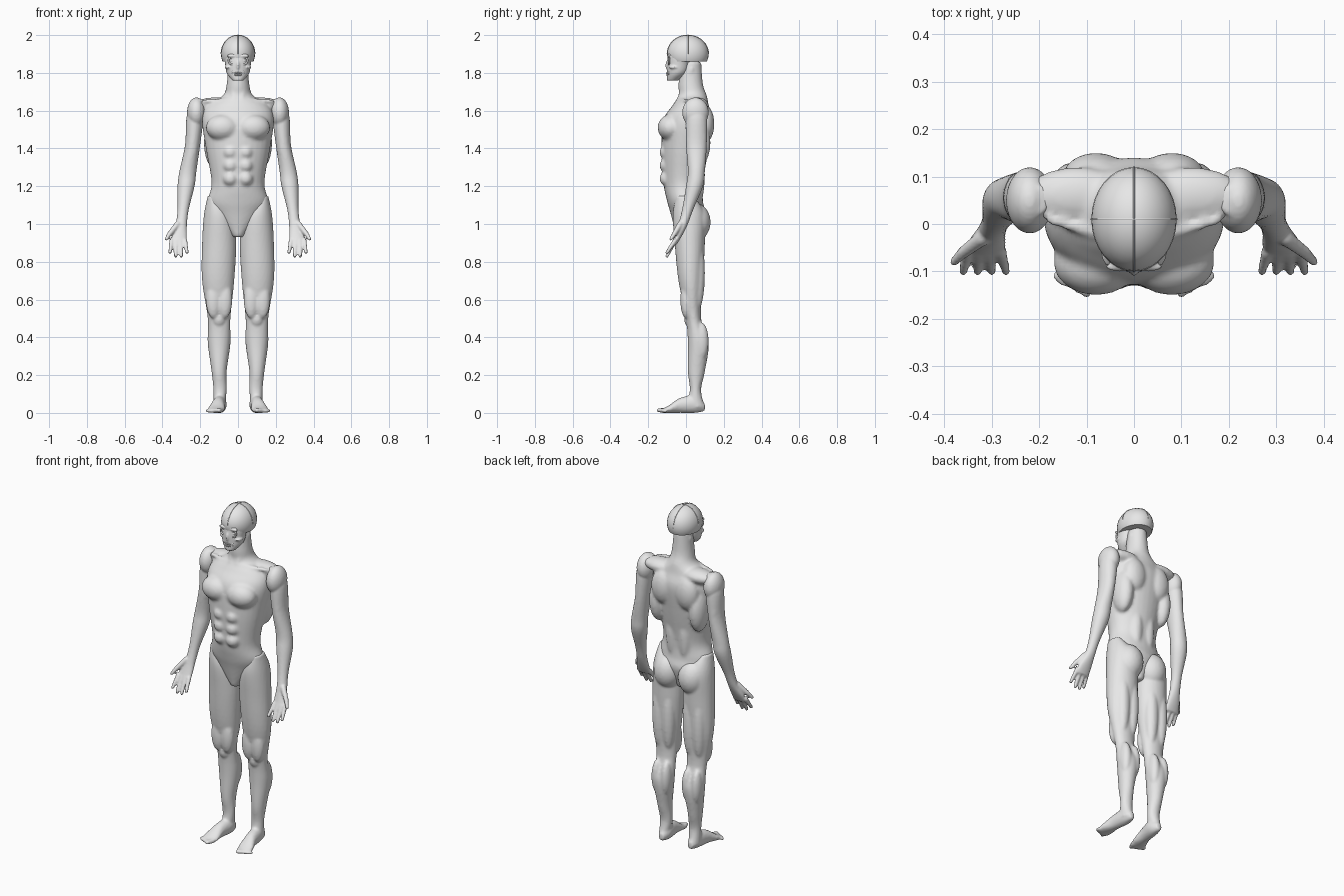
import bpy, bmesh, math
from mathutils import Matrix, Vector

default_cube = bpy.data.objects.get("Cube")
if default_cube:
    bpy.data.objects.remove(default_cube)

grey = bpy.data.materials.new("light_grey")
grey.use_nodes = True
grey.diffuse_color = (.8, .8, .8, 1)
shader = grey.node_tree.nodes["Principled BSDF"]
shader.inputs["Base Color"].default_value = grey.diffuse_color

skull_centre = Vector((0, .01, 1.9))
skull_radii = Vector((.09, .11, .1))


def spline_rows(rows, steps):
    """Smooth in-between cross-sections through the given ones."""
    rows = [Vector(row) for row in rows]
    padded = [rows[0], *rows, rows[-1]]
    result = []
    for before, start, end, after in zip(padded, padded[1:], padded[2:], padded[3:]):
        leave, arrive = (end - before) / 2, (after - start) / 2
        for step in range(steps):
            t = step / steps
            ease = t * t * (3 - 2 * t)
            result.append(start.lerp(end, ease) + leave * t * (1 - t) ** 2
                          - arrive * t * t * (1 - t))
    return result + [rows[-1]]


def loft(bm, rows, along_y=False, sides=32):
    """Closed oval skin; each row is station, left, right, front, back
    (or station, left, right, bottom, top when it runs along y)."""
    rings = []
    for station, left, right, near, far in spline_rows(rows, steps=6):
        ring = []
        for k in range(sides):
            angle = math.tau * k / sides
            across = (left + right + (right - left) * math.cos(angle)) / 2
            deep = (near + far + (far - near) * math.sin(angle)) / 2
            place = (across, station, deep) if along_y else (across, deep, station)
            ring.append(bm.verts.new(place))
        rings.append(ring)
    for low, high in zip(rings, rings[1:]):
        for k in range(sides):
            bm.faces.new((low[k - 1], low[k], high[k], high[k - 1]))
    bm.faces.new(rings[0])
    bm.faces.new(rings[-1])


def ball(bm, centre, radii):
    """Ellipsoid muscle or bone."""
    place = Matrix.Translation(centre) @ Matrix.Diagonal((*radii, 1))
    bmesh.ops.create_uvsphere(bm, u_segments=32, v_segments=16, radius=1, matrix=place)


def pair(bm, centre, radii):
    """The same ellipsoid on both sides of the body."""
    x, y, z = centre
    for side in (x, -x):
        ball(bm, (side, y, z), radii)


def strand(bm, start, end, thick, thin):
    """Round-ended tapered rod, for fingers and cords."""
    start, end = Vector(start), Vector(end)
    line = end - start
    place = Matrix.Translation((start + end) / 2) @ line.to_track_quat("Z", "Y").to_matrix().to_4x4()
    bmesh.ops.create_cone(bm, cap_ends=True, segments=16, radius1=thick, radius2=thin,
                          depth=line.length, matrix=place)
    ball(bm, start, [thick] * 3)
    ball(bm, end, [thin] * 3)


def link(name, data):
    data.materials.append(grey)
    obj = bpy.data.objects.new(name, data)
    bpy.context.scene.collection.objects.link(obj)
    return obj


def finish(name, bm, side=1):
    """Turn the collected shapes into a smooth object on the given side."""
    bmesh.ops.scale(bm, vec=(side, 1, 1), verts=bm.verts)
    bmesh.ops.recalc_face_normals(bm, faces=bm.faces)
    mesh = bpy.data.meshes.new(name)
    bm.to_mesh(mesh)
    bm.free()
    mesh.shade_smooth()
    mesh.set_sharp_from_angle(angle=math.radians(50))
    return link(name, mesh)


def fuse(obj, voxel, relax):
    """Melt overlapping muscles into one continuous skin."""
    melt = obj.modifiers.new("melt", "REMESH")
    melt.mode = "VOXEL"
    melt.voxel_size = voxel
    melt.use_smooth_shade = True
    soften = obj.modifiers.new("soften", "SMOOTH")
    soften.factor = .5
    soften.iterations = relax


def build_torso():
    bm = bmesh.new()
    # Trunk and neck: height, half width, front, back
    trunk = ((.93, .03, -.05, .06), (1.05, .13, -.08, .1), (1.12, .16, -.1, .09),
             (1.22, .14, -.12, .09), (1.4, .17, -.13, .12), (1.55, .19, -.12, .14),
             (1.63, .16, -.07, .12), (1.68, .08, -.04, .11), (1.74, .06, -.04, .09),
             (1.86, .05, -.03, .08))
    loft(bm, [(z, -half, half, front, back) for z, half, front, back in trunk])
    # Chest and shoulder slope
    pair(bm, centre=(.08, -.08, 1.51), radii=(.09, .07, .07))
    pair(bm, centre=(.12, .06, 1.63), radii=(.11, .06, .04))
    # Abdominal blocks
    for z in (1.24, 1.31, 1.38):
        pair(bm, centre=(.04, -.1, z), radii=(.04, .04, .04))
    # Shoulder blades, side back muscles and spinal columns
    pair(bm, centre=(.08, .1, 1.53), radii=(.07, .05, .1))
    pair(bm, centre=(.13, .06, 1.43), radii=(.05, .07, .13))
    pair(bm, centre=(.04, .06, 1.26), radii=(.04, .04, .17))
    # Collar bones and neck cords
    for side in (-1, 1):
        notch = (side * .02, -.04, 1.66)
        strand(bm, notch, (side * .18, .01, 1.65), thick=.01, thin=.01)
        strand(bm, notch, (side * .05, .03, 1.82), thick=.01, thin=.01)
    fuse(finish("torso", bm), voxel=.009, relax=4)


def build_leg(label, side):
    bm = bmesh.new()
    # Hip to heel: height, inner, outer, front, back
    loft(bm, [(1.15, .11, .16, -.05, .04), (1.05, .03, .18, -.07, .1), (.9, .01, .19, -.06, .1),
              (.7, .02, .19, -.04, .09), (.5, .04, .16, 0, .08), (.37, .04, .16, .01, .12),
              (.22, .06, .14, .01, .1), (.12, .06, .13, .02, .08), (.03, .07, .13, 0, .1)])
    # Buttock and kneecap
    ball(bm, centre=(.08, .05, 1.01), radii=(.08, .08, .1))
    ball(bm, centre=(.1, .01, .5), radii=(.03, .02, .04))
    # Paired hamstrings, thigh heads and calves
    for x in (.07, .13):
        ball(bm, centre=(x, .06, .74), radii=(.04, .04, .2))
        ball(bm, centre=(x, 0, .6), radii=(.04, .03, .1))
        ball(bm, centre=(x, .08, .38), radii=(.03, .04, .1))
    # Foot from heel to toe roots: distance, inner, outer, sole, top
    loft(bm, [(.1, .08, .11, .01, .05), (.05, .06, .13, 0, .09), (-.03, .07, .14, 0, .08),
              (-.09, .07, .16, 0, .04), (-.13, .08, .16, 0, .02)], along_y=True)
    # Toes, shrinking and stepping back outwards
    for toe in range(5):
        size = .014 - toe * .001
        strand(bm, (.09 + toe * .018, -.11, size), (.1 + toe * .016, toe * .008 - .145, size),
               thick=size, thin=size * .8)
    fuse(finish(label + "_leg", bm, side), voxel=.008, relax=2)


def build_arm(label, side):
    bm = bmesh.new()
    # Shoulder to knuckles: height, inner, outer, front, back
    loft(bm, [(1.66, .18, .22, .02, .08), (1.58, .18, .27, 0, .11), (1.42, .2, .28, 0, .11),
              (1.28, .22, .31, .01, .1), (1.2, .23, .32, 0, .09), (1.08, .26, .32, -.02, .04),
              (1, .27, .33, -.04, .01), (.94, .27, .35, -.06, -.02), (.89, .27, .36, -.08, -.05)])
    # Deltoid, biceps and triceps
    ball(bm, centre=(.22, .05, 1.59), radii=(.05, .07, .08))
    ball(bm, centre=(.24, .03, 1.43), radii=(.03, .03, .1))
    ball(bm, centre=(.24, .08, 1.45), radii=(.03, .03, .11))
    # Fingers fan out from the palm, the middle ones longest
    for finger in range(4):
        reach = abs(finger - 1.5) * .02
        strand(bm, (.28 + finger * .024, -.06, .91), (.27 + finger * .03, -.1, .82 + reach),
               thick=.012, thin=.009)
    # Thumb
    thumb_joint = (.36, -.06, .95)
    strand(bm, (.32, -.03, 1), thumb_joint, thick=.016, thin=.013)
    strand(bm, thumb_joint, (.38, -.08, .92), thick=.013, thin=.009)
    fuse(finish(label + "_arm", bm, side), voxel=.006, relax=2)


def build_head():
    # Face: height, half width, front, back
    bm = bmesh.new()
    levels = ((1.76, .03, -.1, -.04), (1.8, .06, -.1, .01), (1.86, .07, -.1, .03), (1.92, .08, -.09, .05))
    loft(bm, [(z, -half, half, front, back) for z, half, front, back in levels])
    # Cheekbones, brows, nose and chin
    pair(bm, centre=(.05, -.06, 1.83), radii=(.02, .03, .01))
    pair(bm, centre=(.03, -.09, 1.89), radii=(.03, .01, .01))
    ball(bm, centre=(0, -.09, 1.84), radii=(.01, .02, .03))
    ball(bm, centre=(0, -.09, 1.77), radii=(.02, .01, .01))
    fuse(finish("face", bm), voxel=.005, relax=2)
    # Skull cap, cut flat to leave a step above the nape
    bm = bmesh.new()
    ball(bm, skull_centre, skull_radii)
    cut = bmesh.ops.bisect_plane(bm, geom=[*bm.verts, *bm.edges, *bm.faces], clear_inner=True,
                                 plane_co=(0, 0, 1.86), plane_no=(0, 0, 1))
    rim = [item for item in cut["geom_cut"] if isinstance(item, bmesh.types.BMEdge)]
    bmesh.ops.holes_fill(bm, edges=rim)
    finish("skull_cap", bm)
    # Eyeballs and two rows of teeth
    bm = bmesh.new()
    pair(bm, centre=(.03, -.08, 1.865), radii=(.014, .014, .014))
    for tooth in range(-3, 4):
        for z in (1.79, 1.8):
            ball(bm, (tooth * .007, tooth * tooth * .001 - .1, z), radii=(.004, .005, .006))
    finish("eyes_and_teeth", bm)


def band(name, centre, width, height, thickness, sweep=math.tau):
    """Round strand along an elliptical arc; width and height are vectors."""
    curve = bpy.data.curves.new(name, "CURVE")
    curve.dimensions = "3D"
    curve.bevel_depth = thickness
    curve.bevel_resolution = 2
    path = curve.splines.new("POLY")
    path.points.add(32)
    path.resolution_u = 1
    for k, point in enumerate(path.points):
        angle = sweep * k / (len(path.points) - 1)
        place = Vector(centre) + width * math.cos(angle) + height * math.sin(angle)
        point.co = (*place, 1)
    link(name, curve)


build_torso()
build_head()
across, deep, up = (Vector(axis) for axis in ((1, 0, 0), (0, 1, 0), (0, 0, 1)))
for label, side in (("left", 1), ("right", -1)):
    build_leg(label, side)
    build_arm(label, side)
    band(label + "_eye_ring", (side * .03, -.09, 1.865), across * .02, up * .02, thickness=.005)
# Lips and skull seams
band("lips", (0, -.09, 1.8), across * .03, up * .016, thickness=.005)
skull_top = up * skull_radii.z
band("crown_seam", skull_centre, deep * skull_radii.y, skull_top, thickness=.002, sweep=math.pi)
band("cross_seam", skull_centre, across * skull_radii.x, skull_top, thickness=.002, sweep=math.pi)
